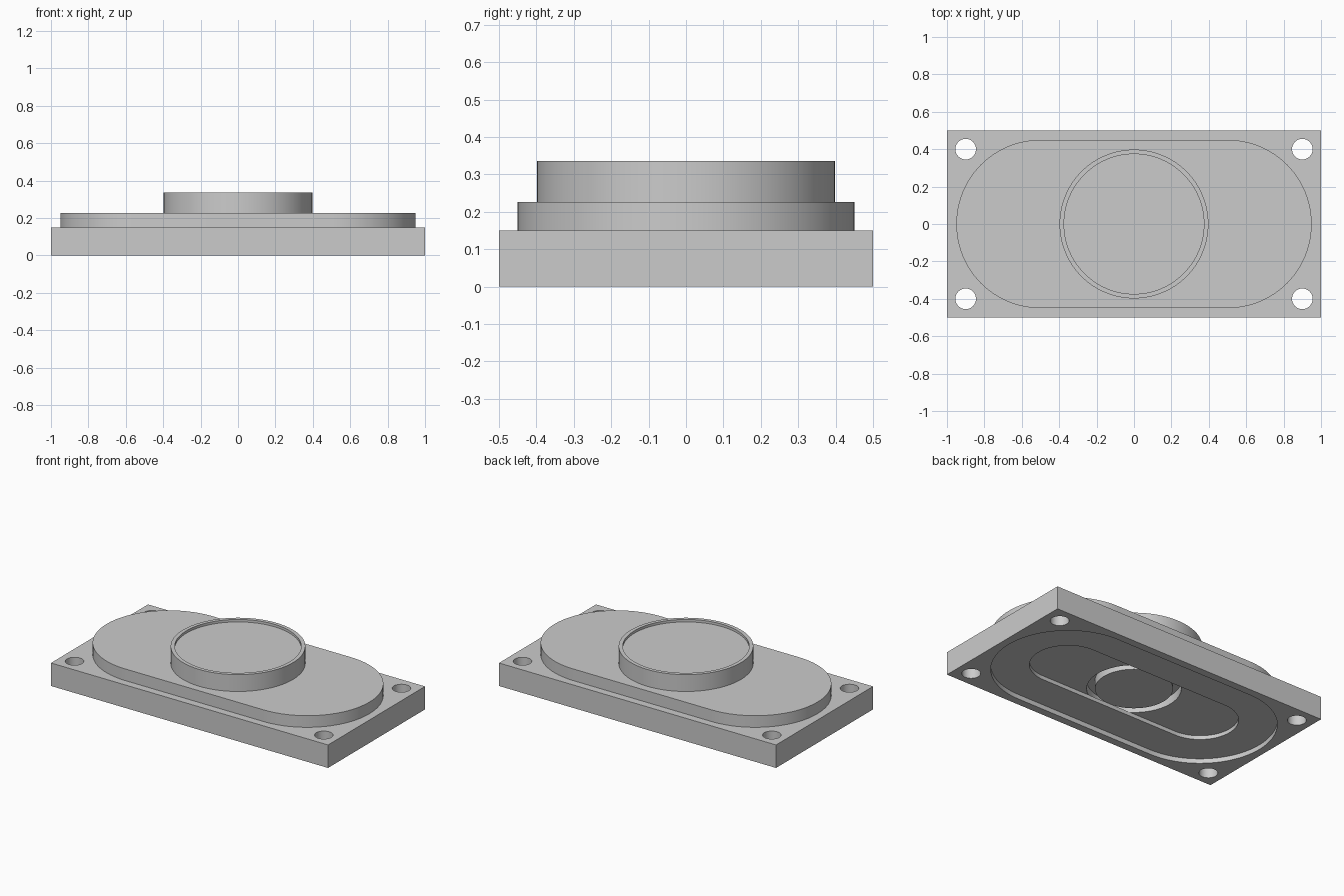
import bpy
import bmesh
from math import pi, cos, sin, radians

cube = bpy.data.objects.get("Cube")
if cube:
    bpy.data.objects.remove(cube, do_unlink=True)

grey = bpy.data.materials.new("plain_grey")
grey.use_nodes = True
colour = (0.6, 0.6, 0.6, 1)
grey.diffuse_color = colour
grey.node_tree.nodes["Principled BSDF"].inputs["Base Color"].default_value = colour

ARC = 48  # segments per half circle


def outline(half_length, radius):
    """Rounded slot outline; a half length of zero gives a circle."""
    points = []
    for side, start in ((1, -pi / 2), (-1, pi / 2)):
        for i in range(ARC + 1):
            a = start + pi * i / ARC
            points.append((side * half_length + radius * cos(a), radius * sin(a)))
    return points


def stepped_solid(name, steps, centre=(0, 0), close_bottom=True):
    """Join a stack of (half length, radius, height) outlines and cap the ends."""
    bm = bmesh.new()
    loops = []
    for half_length, radius, z in steps:
        loops.append([bm.verts.new((x + centre[0], y + centre[1], z))
                      for x, y in outline(half_length, radius)])
    count = len(loops[0])
    for low, high in zip(loops, loops[1:]):
        for i in range(count):
            j = (i + 1) % count
            bm.faces.new((low[i], low[j], high[j], high[i]))
    bm.faces.new(loops[-1])
    if close_bottom:
        bm.faces.new(loops[0][::-1])
    bmesh.ops.remove_doubles(bm, verts=bm.verts, dist=1e-5)
    return add_object(name, bm)


def add_object(name, bm):
    mesh = bpy.data.meshes.new(name)
    bm.to_mesh(mesh)
    bm.free()
    mesh.materials.append(grey)
    obj = bpy.data.objects.new(name, mesh)
    bpy.context.collection.objects.link(obj)
    return obj


def activate(obj):
    bpy.ops.object.select_all(action="DESELECT")
    obj.select_set(True)
    bpy.context.view_layer.objects.active = obj


def cut(target, cutter):
    cutter.hide_render = True
    mod = target.modifiers.new("cut", "BOOLEAN")
    mod.operation = "DIFFERENCE"
    mod.solver = "EXACT"
    mod.object = cutter
    activate(target)
    bpy.ops.object.modifier_apply(modifier=mod.name)
    bpy.data.objects.remove(cutter, do_unlink=True)


# Rectangular mounting plate
bm = bmesh.new()
bmesh.ops.create_cube(bm, size=1)
for v in bm.verts:
    v.co = (v.co.x * 2, v.co.y, (v.co.z + 0.5) * 0.15)
plate = add_object("mounting_plate", bm)

# Underside: two slot-shaped recesses and a ring groove around a central post
cut(plate, stepped_solid("underside_cutter", [
    (0.5, 0.45, -0.1), (0.5, 0.45, 0.03),
    (0.5, 0.225, 0.03), (0.5, 0.225, 0.055),
    (0, 0.275, 0.055), (0, 0.275, 0.11),
    (0, 0.227, 0.11), (0, 0.227, 0.055)]))

# Corner screw holes
for sx in (-1, 1):
    for sy in (-1, 1):
        cut(plate, stepped_solid("hole_cutter", [(0, 0.055, -0.1), (0, 0.055, 0.3)],
                                 (sx * 0.9, sy * 0.4)))

# Raised rounded slot on the plate
raised = stepped_solid("raised_body", [(0.5, 0.45, 0.15), (0.5, 0.45, 0.226)],
                       close_bottom=False)

# Round drum with a shallow recessed top
drum = stepped_solid("round_drum", [
    (0, 0.398, 0.226), (0, 0.398, 0.336),
    (0, 0.374, 0.336), (0, 0.374, 0.32)], close_bottom=False)

for obj in (plate, raised, drum):
    activate(obj)
    bpy.ops.object.shade_smooth_by_angle(angle=radians(30))
